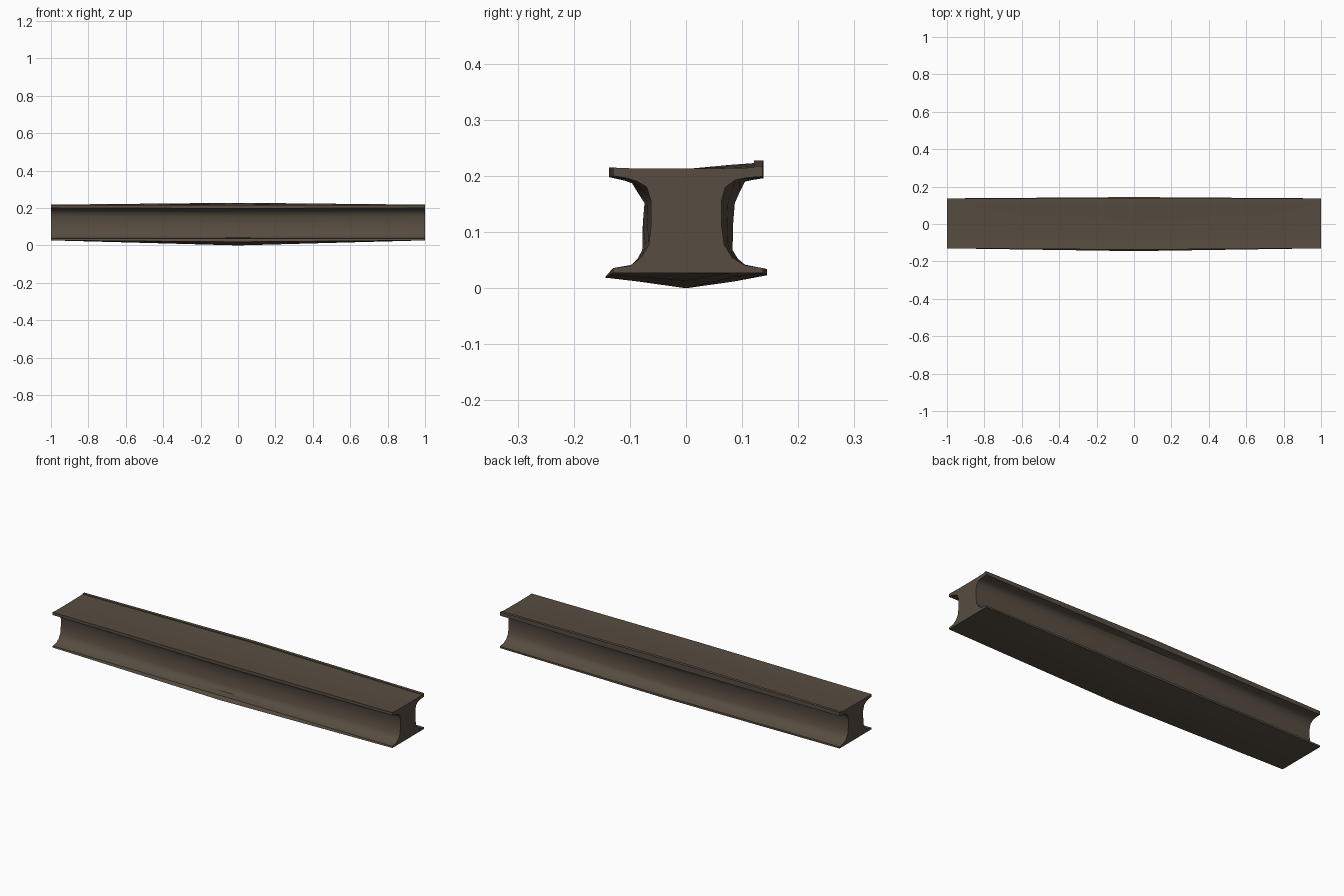
import bpy, bmesh, math

# Matching (y, z) cross-sections: slim at the ends, swollen at mid length
end_profile = [
    (-.130, .027), (-.075, .027), (0, .027), (.080, .027), (.137, .027),
    (.137, .036), (.105, .041), (.082, .055), (.068, .078), (.063, .115), (.063, .155),
    (.070, .180), (.088, .193), (.108, .197), (.136, .199),
    (.136, .218), (.121, .218), (.121, .215), (.080, .214), (0, .213), (-.080, .213),
    (-.130, .215), (-.130, .200), (-.108, .197), (-.088, .191),
    (-.070, .180), (-.062, .155), (-.062, .115), (-.066, .078),
    (-.080, .055), (-.100, .040), (-.130, .036)]
mid_profile = [
    (-.145, .019), (-.085, .012), (0, 0), (.085, .012), (.144, .023),
    (.144, .034), (.105, .042), (.092, .053), (.083, .068), (.084, .115), (.087, .152),
    (.096, .172), (.105, .190), (.118, .193), (.138, .196),
    (.138, .228), (.121, .228), (.121, .223), (.080, .220), (0, .212), (-.080, .213),
    (-.137, .215), (-.137, .198), (-.110, .192), (-.096, .187),
    (-.087, .172), (-.074, .152), (-.077, .115), (-.078, .068),
    (-.086, .053), (-.095, .042), (-.130, .036)]

# Beam: loft the sections along x and cap both ends
bm = bmesh.new()
rings = []
for x in (-1, -.5, 0, .5, 1):
    w = 1 - abs(x)
    rings.append([bm.verts.new((x, a[0] + (b[0] - a[0]) * w, a[1] + (b[1] - a[1]) * w))
                  for a, b in zip(end_profile, mid_profile)])
n = len(end_profile)
for r, s in zip(rings, rings[1:]):
    for i in range(n):
        j = (i + 1) % n
        bm.faces.new((r[i], r[j], s[j], s[i]))
bm.faces.new(rings[0])
bm.faces.new(rings[-1])
bmesh.ops.recalc_face_normals(bm, faces=bm.faces)
mesh = bpy.data.meshes.new("beam")
bm.to_mesh(mesh)
bm.free()
beam = bpy.data.objects.new("beam", mesh)
bpy.context.collection.objects.link(beam)

# Dark brown metal
mat = bpy.data.materials.new("dark_brown")
mat.diffuse_color = (.095, .073, .052, 1)
mesh.materials.append(mat)

bpy.context.view_layer.objects.active = beam
beam.select_set(True)
bpy.ops.object.shade_smooth_by_angle(angle=math.radians(35))
